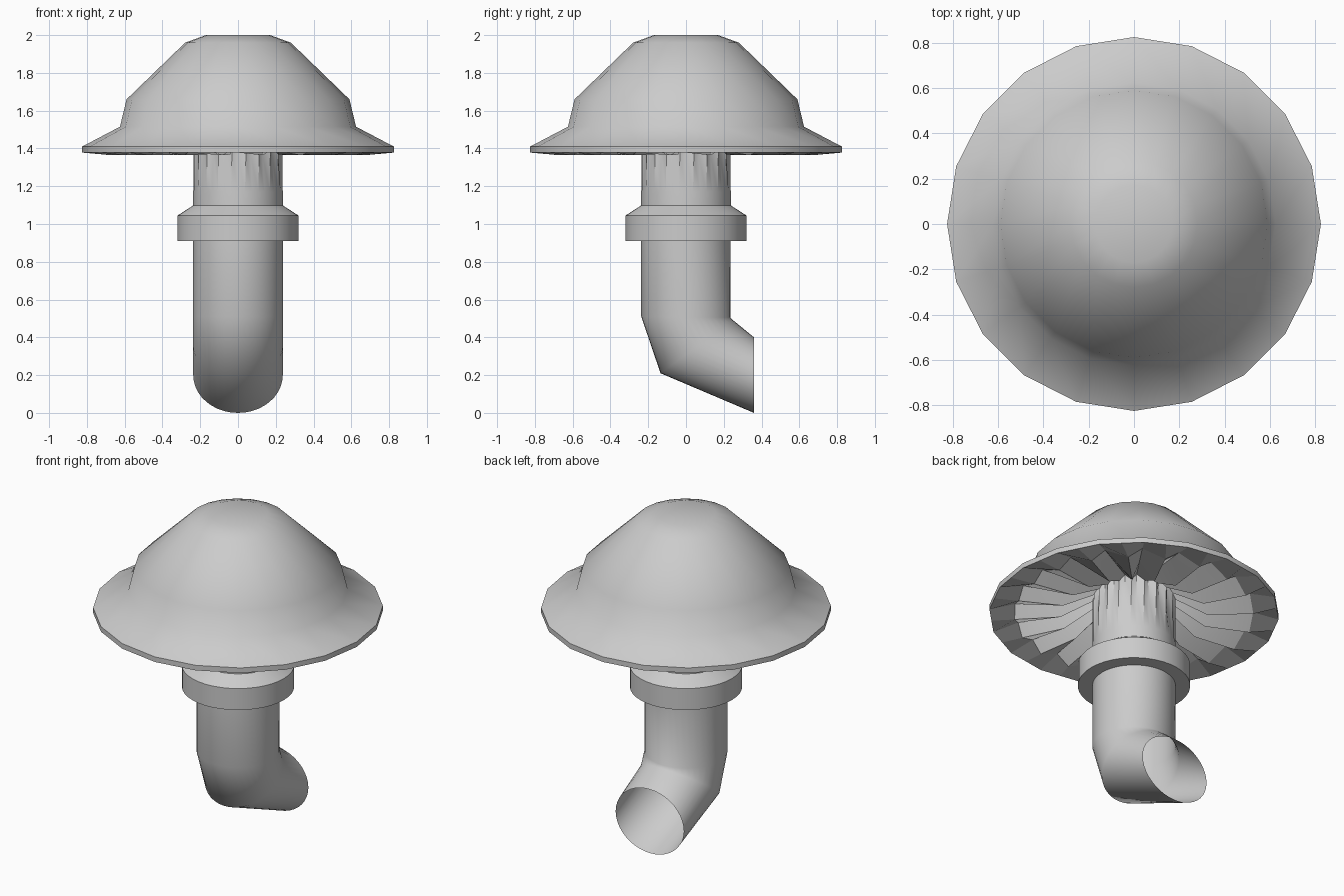
import bpy, bmesh
from math import sin, cos, tau

if "Cube" in bpy.data.objects:
    bpy.data.objects.remove(bpy.data.objects["Cube"])

N = 20  # sides of the cap and number of gills


def ring(count, r, z, offset=0.0):
    return [(r * cos(tau * i / count + offset), r * sin(tau * i / count + offset), z)
            for i in range(count)]


def pleat_ring(ridge, valley, skew=0.0):
    """Alternating ridge and valley points, each given as (radius, z)."""
    pts = []
    for i in range(2 * N):
        r, z = valley if i % 2 == 0 else ridge
        a = tau * i / (2 * N) + (skew if i % 2 else 0)
        pts.append((r * cos(a), r * sin(a), z))
    return pts


def slanted_ring(back, front, half_width, count=2 * N):
    """Elliptical section between a back and a front (y, z) point."""
    pts = []
    for i in range(count):
        a = tau * i / count
        t = (sin(a) + 1) / 2
        pts.append((half_width * cos(a),
                    back[0] + (front[0] - back[0]) * t,
                    back[1] + (front[1] - back[1]) * t))
    return pts


def loft(name, rings, angle=0.7, cap_first=False, cap_last=False):
    bm = bmesh.new()
    loops = [[bm.verts.new(p) for p in pts] for pts in rings]
    for a, b in zip(loops, loops[1:]):
        n = len(a)
        for i in range(n):
            j = (i + 1) % n
            bm.faces.new((a[i], b[i], b[j], a[j]))
    if cap_first:
        bm.faces.new(loops[0])
    if cap_last:
        bm.faces.new(loops[-1][::-1])
    mesh = bpy.data.meshes.new(name)
    bm.to_mesh(mesh)
    bm.free()
    obj = bpy.data.objects.new(name, mesh)
    bpy.context.collection.objects.link(obj)
    bpy.ops.object.select_all(action='DESELECT')
    bpy.context.view_layer.objects.active = obj
    obj.select_set(True)
    bpy.ops.object.shade_smooth_by_angle(angle=angle)
    return obj


# Domed cap with flared brim
cap_profile = [(0.17, 2.0), (0.28, 1.96), (0.59, 1.66), (0.625, 1.515),
               (0.825, 1.41), (0.825, 1.378)]
loft("cap", [ring(N, r, z) for r, z in cap_profile], angle=0.9, cap_first=True)

# Pleated gills under the cap, rising towards the stem
rim = cos(tau / (2 * N)) * 0.825
loft("gills", [
    pleat_ring((rim, 1.378), (0.825, 1.378)),
    pleat_ring((0.68, 1.364), (0.68, 1.42), 0.04),
    pleat_ring((0.42, 1.368), (0.42, 1.475), 0.06),
    pleat_ring((0.237, 1.47), (0.215, 1.52), 0.04),
], angle=0.4)

# Upper stem, fluted where the gills run down it
loft("upper_stem", [
    pleat_ring((0.237, 1.52), (0.212, 1.52), 0.04),
    pleat_ring((0.237, 1.36), (0.223, 1.36), 0.02),
    ring(2 * N, 0.237, 1.17),
    ring(2 * N, 0.237, 1.08),
], angle=0.5)

# Collar ring
loft("collar", [ring(2 * N, r, z) for r, z in
                [(0.235, 1.10), (0.32, 1.045), (0.32, 0.91), (0.23, 0.91)]],
     angle=0.5)

# Lower pipe bending to an open mouth at the back
loft("bent_pipe", [
    ring(2 * N, 0.237, 0.93),
    slanted_ring((-0.237, 0.51), (0.235, 0.505), 0.237),
    slanted_ring((-0.135, 0.21), (0.25, 0.49), 0.237),
    slanted_ring((0.36, 0.0), (0.36, 0.40), 0.237),
], angle=0.9)
